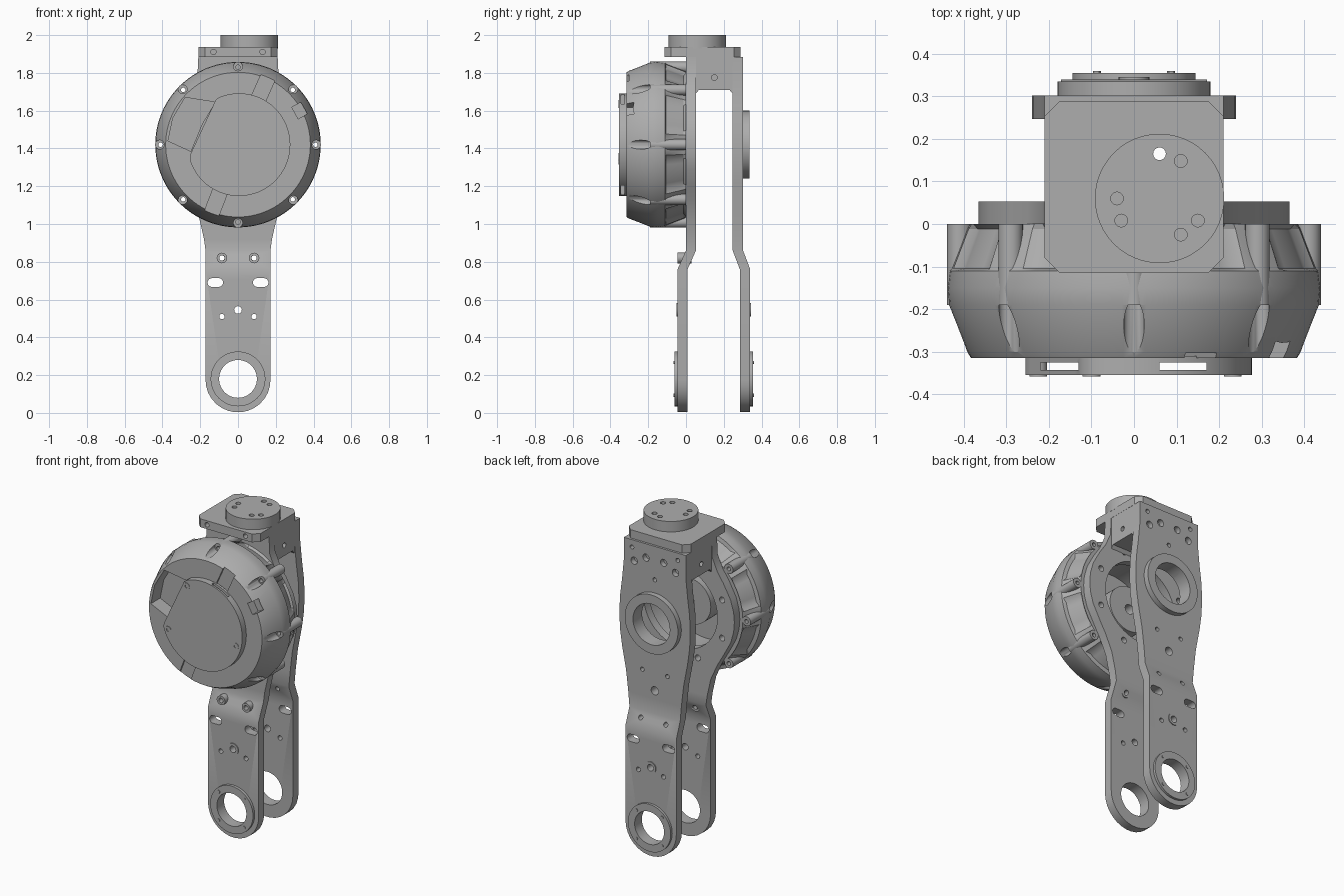
import bpy, bmesh
from math import sin, cos, pi, radians
from mathutils import Vector

cube = bpy.data.objects.get("Cube")
if cube:
    bpy.data.objects.remove(cube, do_unlink=True)

metal = bpy.data.materials.new("grey_metal")
metal.use_nodes = True
metal.diffuse_color = (0.42, 0.42, 0.42, 1)
metal.node_tree.nodes["Principled BSDF"].inputs["Base Color"].default_value = (0.42, 0.42, 0.42, 1)

HUB = 1.42      # height of the motor axis
FOOT = 0.175    # height of the lower joint axis


def circle(x, z, r, n=32):
    return [(x + r * cos(2 * pi * i / n), z + r * sin(2 * pi * i / n)) for i in range(n)]


def slot(x, z, half, r):
    """Stadium outline lying along x."""
    return [(x + (half if cos(a) > 0 else -half) + r * cos(a), z + r * sin(a))
            for a in [2 * pi * (i + 0.5) / 24 for i in range(24)]]


def around(r, count=8, start=0):
    """Points on a circle about the motor axis."""
    return circle(0, HUB, r, count) if not start else [
        (r * cos(start + 2 * pi * i / count), HUB + r * sin(start + 2 * pi * i / count))
        for i in range(count)]


def add_prism(bm, pts, lo, hi, axis="y"):
    place = (lambda a, b, h: (a, h, b)) if axis == "y" else (
        (lambda a, b, h: (a, b, h)) if axis == "z" else (lambda a, b, h: (h, a, b)))
    rows = [[bm.verts.new(place(a, b, h)) for a, b in pts] for h in (lo, hi)]
    bm.faces.new(rows[0])
    bm.faces.new(rows[1])
    for i in range(len(pts)):
        j = (i + 1) % len(pts)
        bm.faces.new((rows[0][i], rows[0][j], rows[1][j], rows[1][i]))


def finish(name, bm):
    bmesh.ops.recalc_face_normals(bm, faces=bm.faces[:])
    mesh = bpy.data.meshes.new(name)
    bm.to_mesh(mesh)
    bm.free()
    mesh.materials.append(metal)
    ob = bpy.data.objects.new(name, mesh)
    bpy.context.collection.objects.link(ob)
    return ob


def prisms(name, parts):
    bm = bmesh.new()
    for part in parts:
        add_prism(bm, *part)
    return finish(name, bm)


def lathe(name, profile, x=0, z=HUB, n=48, dent=None):
    """Revolve a closed (radius, y) profile about an axis along y."""
    bm = bmesh.new()
    rows = []
    for i in range(n):
        a = 2 * pi * i / n
        row = []
        for r, y in profile:
            r -= dent(a, y, r) if dent else 0
            row.append(bm.verts.new((x + r * cos(a), y, z + r * sin(a))))
        rows.append(row)
    for i in range(n):
        p, q = rows[i], rows[(i + 1) % n]
        for k in range(len(profile)):
            m = (k + 1) % len(profile)
            bm.faces.new((p[k], p[m], q[m], q[k]))
    return finish(name, bm)


def ring(name, inner, outer, y0, y1, x=0, z=HUB, n=48):
    return lathe(name, [(inner, y0), (outer, y0), (outer, y1), (inner, y1)], x, z, n)


def select_only(ob):
    bpy.ops.object.select_all(action="DESELECT")
    ob.select_set(True)
    bpy.context.view_layer.objects.active = ob


def cut(ob, parts):
    cutter = prisms("cutter", parts)
    cutter.hide_render = True
    mod = ob.modifiers.new("cut", "BOOLEAN")
    mod.operation, mod.solver, mod.object = "DIFFERENCE", "EXACT", cutter
    select_only(ob)
    bpy.ops.object.modifier_apply(modifier=mod.name)
    bpy.data.objects.remove(cutter, do_unlink=True)


def plate(name, sides, low, high, thick):
    """Side plate lofted from (half width, height) rows, stepped in y at the joggle."""
    foot = [(0.172 * sin(a), FOOT - 0.172 * cos(a)) for a in [radians(6 + 12 * i) for i in range(8)]]
    bm = bmesh.new()
    last = None
    for w, z in foot + [(0.172, 0.76), (0.172, 0.86)] + sides:
        t = min(max((z - 0.76) / 0.10, 0), 1)
        y = low + (high - low) * t
        row = [bm.verts.new(c) for c in ((-w, y, z), (w, y, z), (w, y + thick, z), (-w, y + thick, z))]
        if last:
            for i in range(4):
                j = (i + 1) % 4
                bm.faces.new((last[i], last[j], row[j], row[i]))
        else:
            bm.faces.new(row)
        last = row
    bm.faces.new(last)
    return finish(name, bm)


# Holes shared by both plates
shared = [circle(0, FOOT + 0.005, 0.10, 48), circle(0, 0.545, 0.02)]
for s in (-1, 1):
    shared += [slot(s * 0.12, 0.69, 0.018, 0.023), circle(s * 0.085, 0.51, 0.014, 16),
               circle(s * 0.085, 0.82, 0.014, 16)]

# Front plate, swelling round the motor
front = plate("front_plate", [(.18, .92), (.205, 1.03), (.25, 1.13), (.291, 1.2), (.34, 1.29), (.36, 1.36),
                              (.365, 1.42), (.36, 1.48), (.34, 1.55), (.291, 1.64), (.25, 1.70),
                              (.215, 1.78), (.21, 1.885)], -0.045, 0.0, 0.053)
front_holes = shared + [circle(0, HUB, 0.25, 64)]
front_holes += [circle(x, z, 0.018, 16) for x, z in around(0.305, 8, pi / 8)]
cut(front, [(h, -0.2, 0.2) for h in front_holes])

# Back plate
back = plate("back_plate", [(.18, .95), (.195, 1.08), (.222, 1.22), (.236, 1.32), (.24, 1.42), (.236, 1.52),
                            (.222, 1.63), (.21, 1.75), (.21, 1.885)], 0.285, 0.247, 0.055)
back_holes = shared + [circle(0, HUB, 0.125, 48), circle(0, 1.0, 0.025)]
for s in (-1, 1):
    back_holes += [circle(s * 0.085, 1.11, 0.013, 16), circle(s * 0.06, 1.80, 0.022, 16),
                   circle(s * 0.14, 1.76, 0.022, 16), circle(s * 0.155, 1.84, 0.013, 16)]
back_holes.append(circle(0, 1.68, 0.013, 16))
cut(back, [(h, 0.235, 0.45) for h in back_holes])

# Bearing rings and bosses on the plates
ring("front_joint_ring", 0.10, 0.145, -0.062, 0.0, z=FOOT + 0.005)
ring("back_joint_ring", 0.10, 0.145, 0.30, 0.355, z=FOOT + 0.005)
ring("back_bearing_ring", 0.125, 0.18, 0.25, 0.335)
ring("front_screw_collar", 0.02, 0.036, -0.050, 0.0, z=0.545, n=24)
ring("back_screw_collar", 0.02, 0.036, 0.29, 0.345, z=0.545, n=24)
for s, side in ((-1, "right"), (1, "left")):
    ring(side + "_screw_boss", 0.014, 0.028, -0.045, 0.03, s * 0.085, 0.82, 24)
for r in (0.123,):
    prisms("joint_ring_screws", [(circle(s * 0.087, FOOT + 0.005 + t * 0.087, 0.009, 12), y, y + 0.01)
                                 for s in (-1, 1) for t in (-1, 1) for y in (-0.066, 0.349)])

# Bridge joining the plates at the top
bridge = prisms("top_bridge", [([(0.03, 1.885), (0.03, 1.69), (0.052, 1.69), (0.068, 1.71), (0.23, 1.71),
                                 (0.247, 1.69), (0.27, 1.69), (0.27, 1.885)], -0.209, 0.209, "x")])
cut(bridge, [(circle(0.15, 1.775, 0.015, 16), -0.3, -0.17, "x"),
             (circle(0.15, 1.775, 0.015, 16), 0.17, 0.3, "x"),
             (circle(0.06, 0.165, 0.016, 16), 1.6, 2.1, "z")])

# Top plate with clipped corners, and the round output flange
c = 0.035
top = prisms("top_plate", [([(-.21, -.115 + c), (-.21 + c, -.115), (.21 - c, -.115), (.21, -.115 + c),
                             (.21, .288 - c), (.21 - c, .288), (-.21 + c, .288), (-.21, .288 - c)],
                            1.885, 1.936, "z")])
cut(top, [(circle(s * 0.13, 1.911, 0.014, 16), -0.2, -0.08) for s in (-1, 1)]
    + [(circle(0.06, 0.165, 0.016, 16), 1.6, 2.1, "z")])
flange = prisms("output_flange", [(circle(0.06, 0.06, 0.152, 48), 1.93, 2.0, "z")])
cut(flange, [(circle(x, y, 0.015, 16), 1.90 if y > 0.16 else 1.96, 2.1, "z") for x, y in
             ((.06, .165), (.11, .148), (-.04, .06), (-.03, .008), (.15, .008), (.11, -.025))])


# Motor housing with eight shallow panels at the back
def panel(a, y, r):
    off = abs((a % (pi / 4)) - pi / 8)
    return 0.018 if -0.106 < y < -0.008 and r > 0.35 and off < radians(13.5) else 0


housing = lathe("motor_housing", [(.005, -.315), (.383, -.315), (.392, -.30), (.435, -.19), (.438, -.15),
                                  (.433, -.11), (.428, -.105), (.392, -.012), (.385, 0), (.29, 0),
                                  (.29, -.20), (.005, -.20)], n=96, dent=panel)


def radial_box(angle, r0, r1, half):
    d, s = Vector((cos(angle), sin(angle))), Vector((-sin(angle), cos(angle))) * half
    return [tuple(Vector((0, HUB)) + p) for p in (d * r0 - s, d * r1 - s, d * r1 + s, d * r0 + s)]


window = [(-.28, 1.67), (-.12, 1.645), (-.19, 1.53), (-.25, 1.385), (-.37, 1.44), (-.345, 1.56)]
cut(housing, [(circle(x, z, 0.024, 20), -0.5, 0.1) for x, z in around(0.415)]
    + [(window, -0.5, -0.225),
       (radial_box(radians(66), 0.2, 0.5, 0.04), -0.5, -0.303),
       (radial_box(radians(249), 0.2, 0.5, 0.04), -0.5, -0.303),
       (radial_box(radians(29), 0.345, 0.40, 0.035), -0.5, -0.26)])
for i, (x, z) in enumerate(around(0.41)):
    ring("housing_post_%d" % (i + 1), 0.012, 0.029, -0.19, 0.0, x, z, 20)

# Front cover, trimmed straight beside the window
trim = Vector((cos(radians(155)), sin(radians(155))))
outline = []
for x, z in circle(0.005, 0, 0.272, 64):
    p = Vector((x, z))
    p -= trim * max(p.dot(trim) - 0.207, 0)
    outline.append((p.x, HUB + p.y))
cover = prisms("motor_cover", [(outline, -0.355, -0.31)])
cut(cover, [([(-.22, -.343), (-.13, -.343), (-.13, -.325), (-.22, -.325)], 0.8, 2.0, "z"),
            ([(.06, -.343), (.17, -.343), (.17, -.325), (.06, -.325)], 0.8, 2.0, "z")])
for i, (x, z) in enumerate(((-.10, 1.635), (-.225, 1.335), (.232, 1.355))):
    ring("cover_screw_%d" % (i + 1), 0.009, 0.021, -0.358, -0.30, x, z, 20)

# Motor core seen from behind
ring("motor_core", 0.03, 0.14, -0.22, -0.04)

for ob in bpy.context.collection.objects:
    if ob.type == "MESH" and ob.data.materials and ob.data.materials[0] == metal:
        select_only(ob)
        bpy.ops.object.shade_smooth_by_angle(angle=radians(30))
